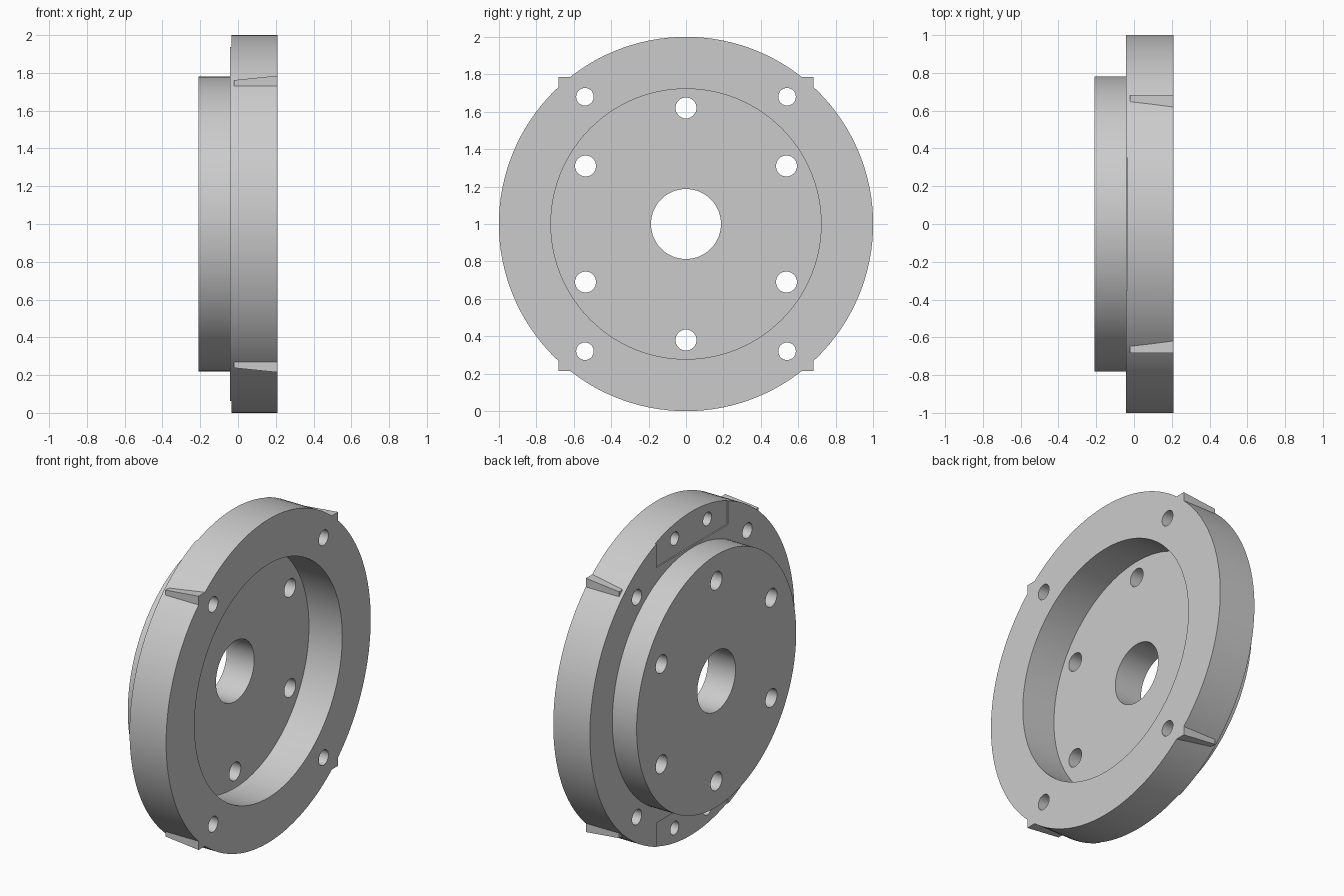
import bpy, bmesh, math
from mathutils import Matrix, Vector

if "Cube" in bpy.data.objects:
    bpy.data.objects.remove(bpy.data.objects["Cube"])

CZ = 1.0          # height of the disc axis
X0, X1 = -0.208, 0.208


def make_object(name, bm):
    bmesh.ops.recalc_face_normals(bm, faces=bm.faces)
    me = bpy.data.meshes.new(name)
    bm.to_mesh(me)
    bm.free()
    ob = bpy.data.objects.new(name, me)
    bpy.context.collection.objects.link(ob)
    return ob


def lathe(name, profile, steps=128):
    """Revolve a closed (x, radius) profile about the x axis."""
    bm = bmesh.new()
    rings = []
    for i in range(steps):
        a = 2 * math.pi * i / steps
        rings.append([bm.verts.new((x, r * math.sin(a), CZ + r * math.cos(a)))
                      for x, r in profile])
    n = len(profile)
    for i in range(steps):
        p, q = rings[i], rings[(i + 1) % steps]
        for j in range(n):
            k = (j + 1) % n
            bm.faces.new((p[j], p[k], q[k], q[j]))
    return make_object(name, bm)


def add_drill(bm, y, z, r, xa, xb):
    m = Matrix.Translation(Vector(((xa + xb) / 2, y, CZ + z))) @ Matrix.Rotation(math.pi / 2, 4, 'Y')
    bmesh.ops.create_cone(bm, cap_ends=True, segments=32, radius1=r, radius2=r,
                          depth=xb - xa, matrix=m)


def add_block(bm, corners):
    """Hexahedron from a back quad followed by a front quad."""
    v = [bm.verts.new(c) for c in corners]
    for f in ((0, 1, 2, 3), (4, 5, 6, 7), (0, 1, 5, 4), (1, 2, 6, 5), (2, 3, 7, 6), (3, 0, 4, 7)):
        bm.faces.new([v[i] for i in f])


def apply_boolean(target, tool, op):
    tool.hide_render = True
    mod = target.modifiers.new(tool.name, 'BOOLEAN')
    mod.operation = op
    mod.solver = 'EXACT'
    mod.object = tool
    bpy.context.view_layer.objects.active = target
    bpy.ops.object.modifier_apply(modifier=mod.name)
    bpy.data.objects.remove(tool, do_unlink=True)


# Flanged disc: boss behind, wide rim, deep front recess, central bore
disc = lathe("flange_disc", [
    (X0, 0.187), (X0, 0.78), (-0.042, 0.78), (-0.042, 1.0),
    (X1, 1.0), (X1, 0.722), (-0.02, 0.722), (-0.02, 0.187)])

# Four tapered corner lugs on the rim
bm = bmesh.new()
for sy in (-1, 1):
    for sz in (-1, 1):
        pts = []
        for x, top in ((-0.02, 0.762), (X1, 0.785)):
            for y, z in ((0.6, 0.67), (0.682, 0.67), (0.682, top), (0.6, top)):
                pts.append((x, sy * y, CZ + sz * z))
        add_block(bm, pts)
apply_boolean(disc, make_object("corner_lugs", bm), 'UNION')

# Shallow flat pockets on the back of the rim, top and bottom
bm = bmesh.new()
for s in (-1, 1):
    pts = [(x, y, CZ + s * z) for x in (-0.08, -0.034)
           for y, z in ((-0.35, 0.79), (0.35, 0.79), (0.35, 1.1), (-0.35, 1.1))]
    add_block(bm, pts)
apply_boolean(disc, make_object("back_pockets", bm), 'DIFFERENCE')

# Bolt holes: six inner, four outer, four blind holes in the pockets
bm = bmesh.new()
for i in range(6):
    a = i * math.pi / 3
    add_drill(bm, 0.62 * math.sin(a), 0.62 * math.cos(a), 0.056, -0.4, 0.1)
for sy in (-1, 1):
    for sz in (-1, 1):
        add_drill(bm, sy * 0.54, sz * 0.68, 0.047, -0.4, 0.4)
        add_drill(bm, sy * 0.16, sz * 0.895, 0.041, -0.1, 0.12)
apply_boolean(disc, make_object("bolt_holes", bm), 'DIFFERENCE')

# Smooth round walls, crisp edges
bpy.ops.object.select_all(action='DESELECT')
disc.select_set(True)
bpy.context.view_layer.objects.active = disc
bpy.ops.object.shade_smooth_by_angle(angle=math.radians(30))
